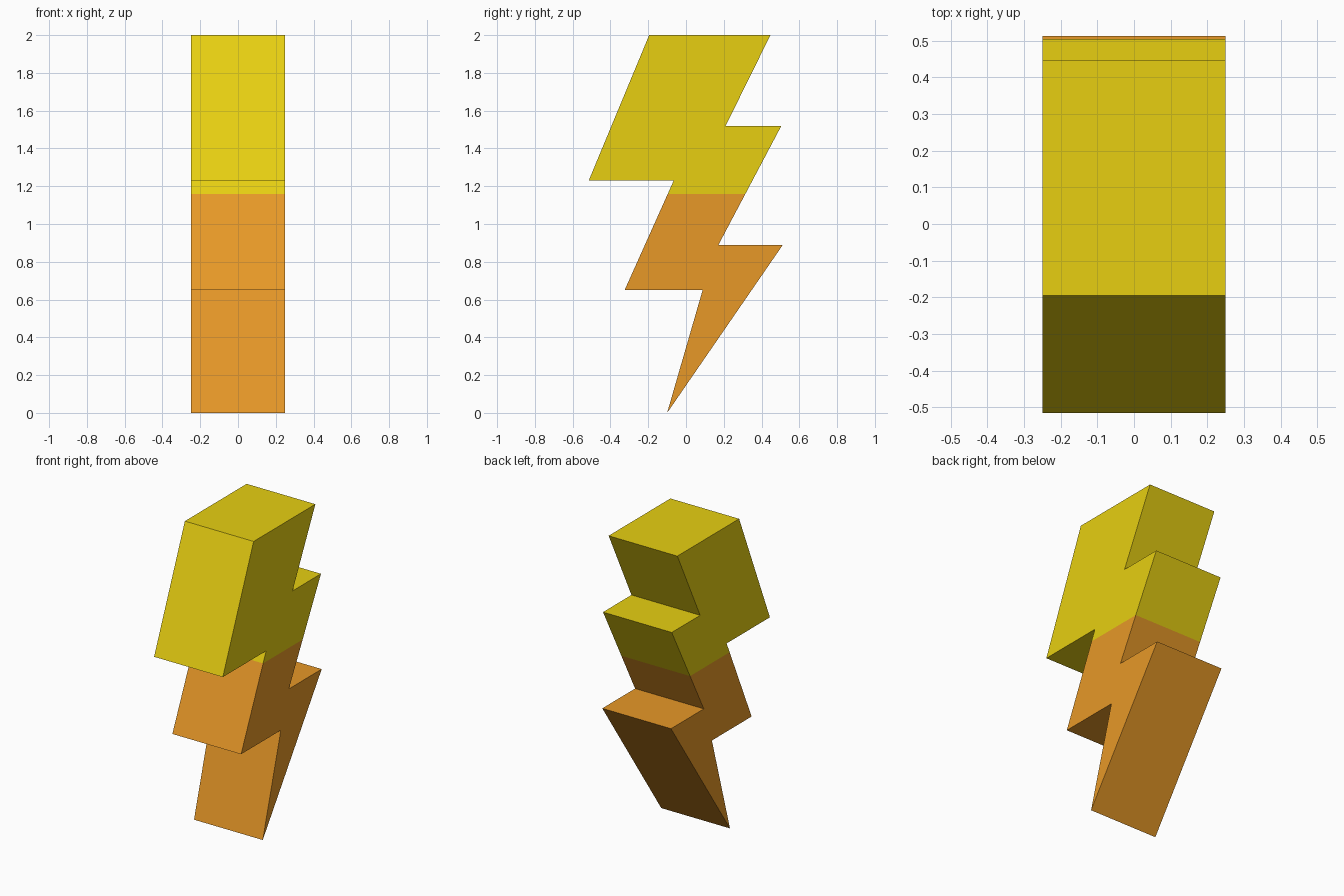
import bpy, bmesh
from mathutils import Vector

if "Cube" in bpy.data.objects:
    bpy.data.objects.remove(bpy.data.objects["Cube"])

HALF_WIDTH = 0.25
COLOUR_SPLIT = 1.16

# Zigzag outline of the bolt as (y, z)
outline = [(-0.195, 2.0), (0.447, 2.0), (0.21, 1.52), (0.505, 1.52),
           (0.172, 0.89), (0.513, 0.89), (-0.10, 0.0), (0.088, 0.65),
           (-0.325, 0.65), (-0.065, 1.23), (-0.515, 1.23)]


def material(name, colour):
    mat = bpy.data.materials.new(name)
    mat.diffuse_color = (*colour, 1.0)
    mat.use_nodes = True
    mat.node_tree.nodes["Principled BSDF"].inputs["Base Color"].default_value = mat.diffuse_color
    return mat


# Extrude the outline across x
bm = bmesh.new()
face = bm.faces.new([bm.verts.new((-HALF_WIDTH, y, z)) for y, z in outline])
extruded = bmesh.ops.extrude_face_region(bm, geom=[face], use_keep_orig=True)
moved = [g for g in extruded["geom"] if isinstance(g, bmesh.types.BMVert)]
bmesh.ops.translate(bm, verts=moved, vec=Vector((2 * HALF_WIDTH, 0, 0)))

# Cut at the colour change
bmesh.ops.bisect_plane(bm, geom=bm.verts[:] + bm.edges[:] + bm.faces[:],
                       plane_co=(0, 0, COLOUR_SPLIT), plane_no=(0, 0, 1))
bmesh.ops.recalc_face_normals(bm, faces=bm.faces[:])

# Yellow above the cut, orange below
for f in bm.faces:
    heights = [v.co.z for v in f.verts]
    f.material_index = 0 if min(heights) > COLOUR_SPLIT - 0.001 else 1

mesh = bpy.data.meshes.new("lightning_bolt")
bm.to_mesh(mesh)
bm.free()
mesh.materials.append(material("yellow", (0.82, 0.64, 0.006)))
mesh.materials.append(material("orange", (0.81, 0.32, 0.021)))
bolt = bpy.data.objects.new("lightning_bolt", mesh)
bpy.context.collection.objects.link(bolt)
